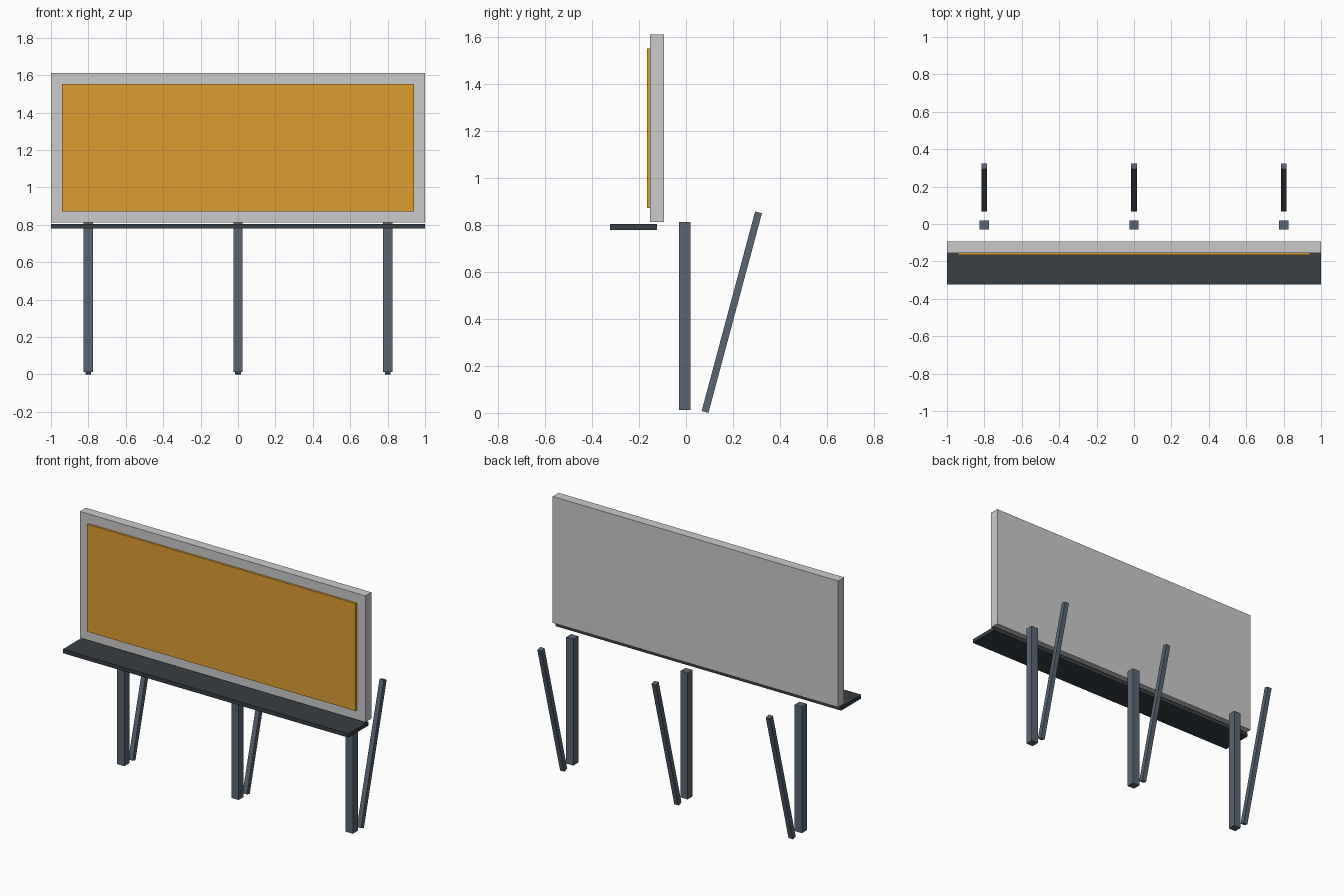
import bpy, bmesh
from math import radians
from mathutils import Matrix

if "Cube" in bpy.data.objects:
    bpy.data.objects.remove(bpy.data.objects["Cube"])


def material(name, rgb):
    mat = bpy.data.materials.new(name)
    mat.diffuse_color = (*rgb, 1)
    mat.use_nodes = True
    mat.node_tree.nodes["Principled BSDF"].inputs["Base Color"].default_value = mat.diffuse_color
    return mat


def box(name, size, centre, mat=None, tilt=0):
    bm = bmesh.new()
    bmesh.ops.create_cube(bm, size=1, matrix=Matrix.Diagonal((*size, 1)))
    mesh = bpy.data.meshes.new(name)
    bm.to_mesh(mesh)
    bm.free()
    obj = bpy.data.objects.new(name, mesh)
    obj.location = centre
    obj.rotation_euler.x = radians(tilt)
    if mat:
        mesh.materials.append(mat)
    bpy.context.collection.objects.link(obj)
    return obj


steel = material("steel", (0.10, 0.13, 0.17))
dark = material("dark_steel", (0.04, 0.05, 0.06))
orange = material("orange", (0.73, 0.34, 0.03))

# Board and raised poster face
box("board", (2, 0.06, 0.8), (0, -0.124, 1.2125))
box("poster", (1.88, 0.02, 0.68), (0, -0.157, 1.2125), orange)

# Walkway in front of the board
box("catwalk", (2, 0.2, 0.025), (0, -0.224, 0.7925), dark)

# Upright posts with leaning braces behind
for side, x in (("left", -0.8), ("middle", 0), ("right", 0.8)):
    box(f"{side}_post", (0.05, 0.05, 0.8), (x, -0.005, 0.4125), steel)
    box(f"{side}_brace", (0.03, 0.03, 0.88), (x, 0.195, 0.429), steel, tilt=-15)
